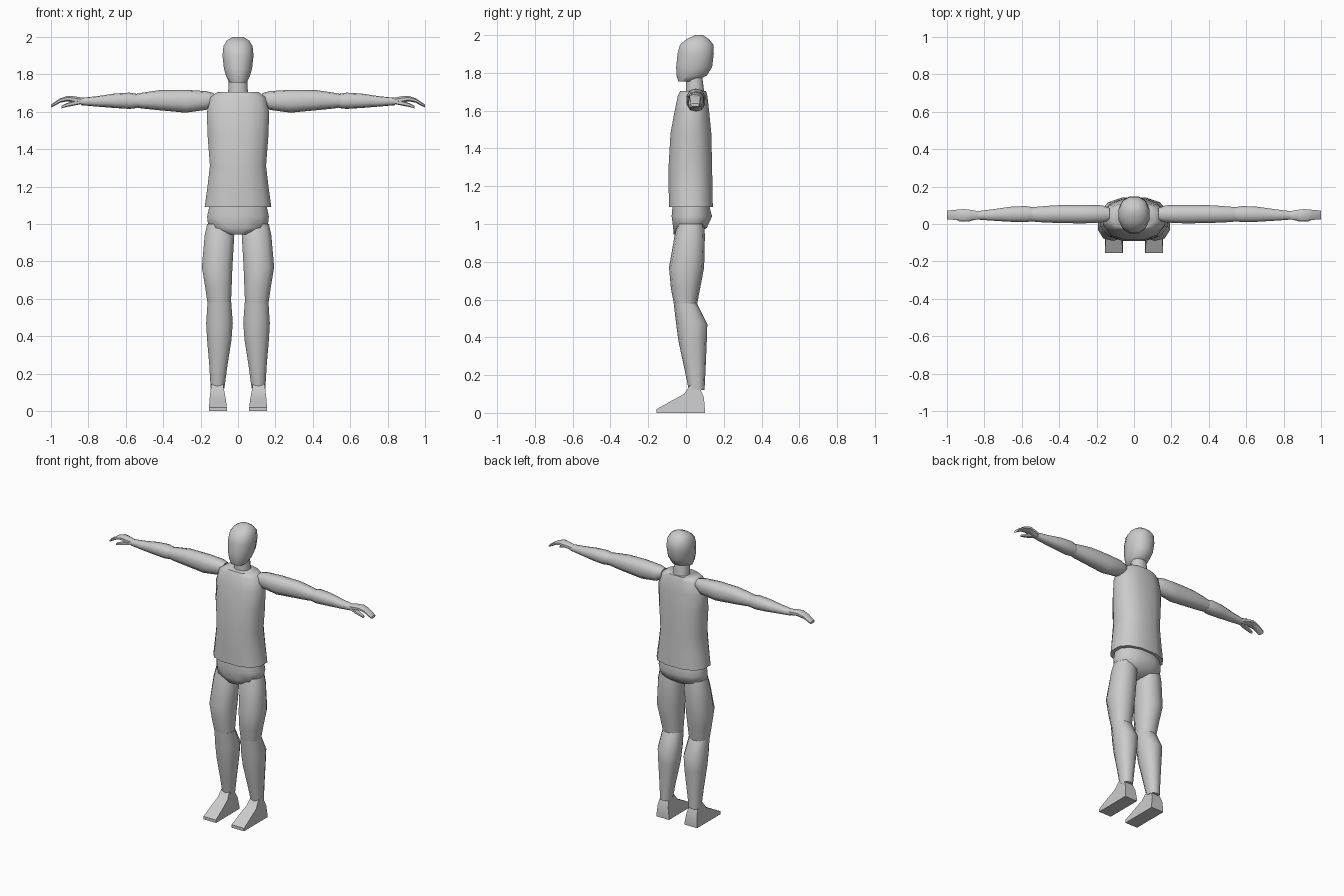
import bpy, bmesh, math

skin = bpy.data.materials.new("light grey")
skin.diffuse_color = (0.6, 0.6, 0.6, 1)


def finish(name, bm, angle=50):
    bmesh.ops.recalc_face_normals(bm, faces=bm.faces)
    me = bpy.data.meshes.new(name)
    bm.to_mesh(me)
    bm.free()
    me.materials.append(skin)
    ob = bpy.data.objects.new(name, me)
    bpy.context.collection.objects.link(ob)
    bpy.ops.object.select_all(action='DESELECT')
    ob.select_set(True)
    bpy.context.view_layer.objects.active = ob
    bpy.ops.object.shade_smooth_by_angle(angle=math.radians(angle))
    return ob


def loft(name, sections, axis='z', sides=12, power=0.9, flip=1, angle=50):
    """Skin rounded rings; each section is (position, a0, a1, b0, b1).
    axis z: a is x, b is y.  axis x: a is y, b is z."""
    bm = bmesh.new()
    rings = []
    for p, a0, a1, b0, b1 in sections:
        ring = []
        for i in range(sides):
            t = 2 * math.pi * (i + 0.5) / sides
            c, s = math.cos(t), math.sin(t)
            k = math.cos(math.pi / sides)
            c = max(-1, min(1, math.copysign(abs(c / k) ** power, c)))
            s = max(-1, min(1, math.copysign(abs(s / k) ** power, s)))
            a = (a0 + a1) / 2 + c * (a1 - a0) / 2
            b = (b0 + b1) / 2 + s * (b1 - b0) / 2
            co = (flip * a, b, p) if axis == 'z' else (flip * p, a, b)
            ring.append(bm.verts.new(co))
        rings.append(ring)
    for r, q in zip(rings, rings[1:]):
        for i in range(sides):
            j = (i + 1) % sides
            bm.faces.new((r[i], r[j], q[j], q[i]))
    bm.faces.new(rings[0])
    bm.faces.new(rings[-1])
    return finish(name, bm, angle)


# Head, neck, torso and pelvis
loft("head", [(1.755, -.045, .045, -.04, .05), (1.785, -.062, .062, -.05, .11),
              (1.83, -.075, .075, -.052, .138), (1.90, -.083, .083, -.045, .147),
              (1.95, -.078, .078, -.032, .145), (1.98, -.06, .06, .005, .12),
              (2.0, -.028, .028, .05, .09)], angle=65)
loft("neck", [(1.67, -.055, .055, 0, .10), (1.79, -.048, .048, 0, .085)])
loft("torso", [(1.09, -.178, .178, -.09, .142), (1.20, -.163, .163, -.092, .14),
               (1.31, -.15, .15, -.092, .138), (1.48, -.163, .163, -.082, .134),
               (1.60, -.166, .166, -.06, .122), (1.68, -.145, .145, -.043, .113),
               (1.705, -.11, .11, -.03, .105)], power=.8)
loft("pelvis", [(1.11, -.15, .15, -.07, .12), (1.04, -.165, .165, -.076, .138),
                (.98, -.158, .158, -.068, .11), (.945, -.055, .055, -.065, .06)],
     angle=65)

for f, side in ((1, "left"), (-1, "right")):
    # Legs
    loft(side + "_thigh", [(1.0, .03, .165, -.045, .095), (.94, .02, .178, -.06, .10),
                           (.77, .03, .193, -.09, .096), (.66, .034, .175, -.08, .075),
                           (.57, .038, .162, -.063, .058)], sides=10, flip=f)
    loft(side + "_shin", [(.58, .036, .163, -.065, .058), (.47, .028, .17, -.052, .113),
                          (.38, .035, .165, -.04, .11), (.24, .057, .153, -.01, .104),
                          (.12, .073, .146, .015, .098)], sides=10, flip=f)

    # Feet: side outline as (y, z, inner x, outer x)
    outline = [(-.155, 0, .06, .155), (-.155, .02, .06, .155), (-.08, .062, .065, .152),
               (-.01, .10, .072, .148), (.02, .145, .08, .142), (.07, .14, .08, .142),
               (.095, .08, .07, .15), (.10, .02, .06, .155), (.10, 0, .06, .155)]
    bm = bmesh.new()
    inner = [bm.verts.new((f * a, y, z)) for y, z, a, b in outline]
    outer = [bm.verts.new((f * b, y, z)) for y, z, a, b in outline]
    n = len(outline)
    for i in range(n):
        j = (i + 1) % n
        bm.faces.new((inner[i], inner[j], outer[j], outer[i]))
    bm.faces.new(inner)
    bm.faces.new(outer)
    finish(side + "_foot", bm, 40)

    # Arms
    loft(side + "_upper_arm", [(.13, .02, .085, 1.64, 1.70), (.17, .008, .10, 1.61, 1.71),
                               (.28, .003, .102, 1.595, 1.717), (.42, .006, .10, 1.608, 1.715),
                               (.51, .01, .093, 1.617, 1.702), (.56, .015, .088, 1.625, 1.692)],
         'x', 10, flip=f)
    loft(side + "_forearm", [(.54, .015, .09, 1.62, 1.695), (.58, .01, .096, 1.615, 1.702),
                             (.66, .012, .092, 1.62, 1.697), (.76, .018, .078, 1.628, 1.682),
                             (.84, .024, .068, 1.635, 1.674)], 'x', 10, flip=f)

    # Hands: curved palm with fingers, and a thumb hanging below
    loft(side + "_hand", [(.82, .028, .066, 1.638, 1.672), (.87, .02, .075, 1.645, 1.682),
                          (.91, .017, .08, 1.656, 1.685), (.95, .022, .076, 1.648, 1.672),
                          (1.0, .024, .072, 1.622, 1.638)], 'x', 8, flip=f)
    loft(side + "_thumb", [(.84, .025, .05, 1.64, 1.662), (.88, .014, .042, 1.632, 1.658),
                           (.915, .012, .036, 1.626, 1.646), (.943, .016, .032, 1.618, 1.632)],
         'x', 6, flip=f)
